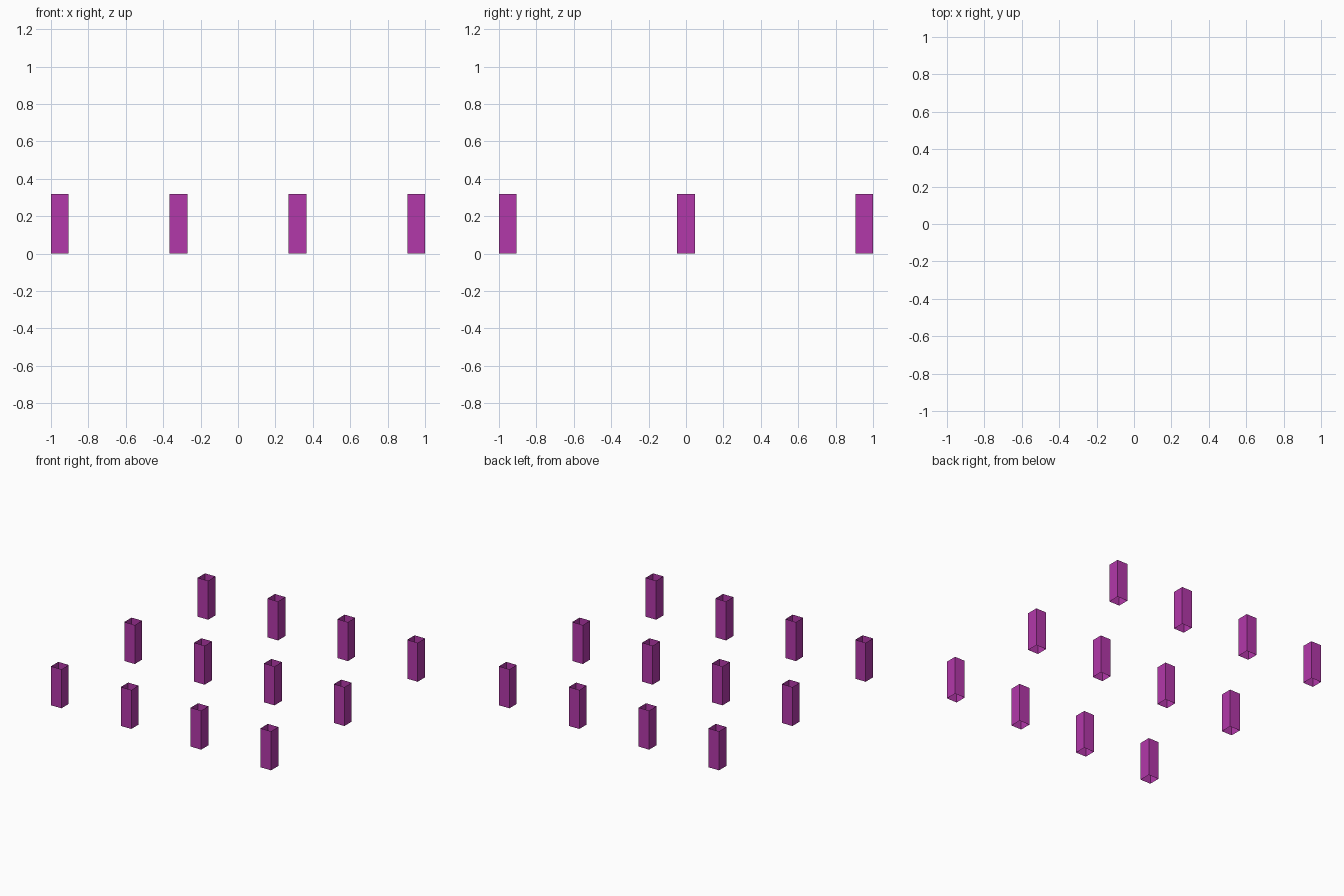
import bpy, bmesh

if "Cube" in bpy.data.objects:
    bpy.data.objects.remove(bpy.data.objects["Cube"])

WIDTH, HEIGHT = 0.095, 0.32
EDGE = 1 - WIDTH / 2
COLUMNS, ROWS = 4, 3

magenta = bpy.data.materials.new("magenta")
magenta.diffuse_color = (0.45, 0.04, 0.40, 1)
magenta.use_nodes = True
magenta.node_tree.nodes["Principled BSDF"].inputs["Base Color"].default_value = magenta.diffuse_color

# One square sleeve: four thin walls, open at the top and bottom
mesh = bpy.data.meshes.new("square_sleeve")
bm = bmesh.new()
h = WIDTH / 2
corners = [(-h, -h), (h, -h), (h, h), (-h, h)]
low = [bm.verts.new((x, y, 0)) for x, y in corners]
high = [bm.verts.new((x, y, HEIGHT)) for x, y in corners]
for i in range(4):
    j = (i + 1) % 4
    bm.faces.new((low[i], low[j], high[j], high[i]))
bm.to_mesh(mesh)
bm.free()
mesh.materials.append(magenta)

# Grid of leg sleeves, outer walls flush with the 2 x 2 footprint
for c in range(COLUMNS):
    for r in range(ROWS):
        leg = bpy.data.objects.new(f"leg_sleeve_{c + 1}_{r + 1}", mesh)
        leg.location = (-EDGE + 2 * EDGE * c / (COLUMNS - 1),
                        -EDGE + 2 * EDGE * r / (ROWS - 1), 0)
        bpy.context.collection.objects.link(leg)
